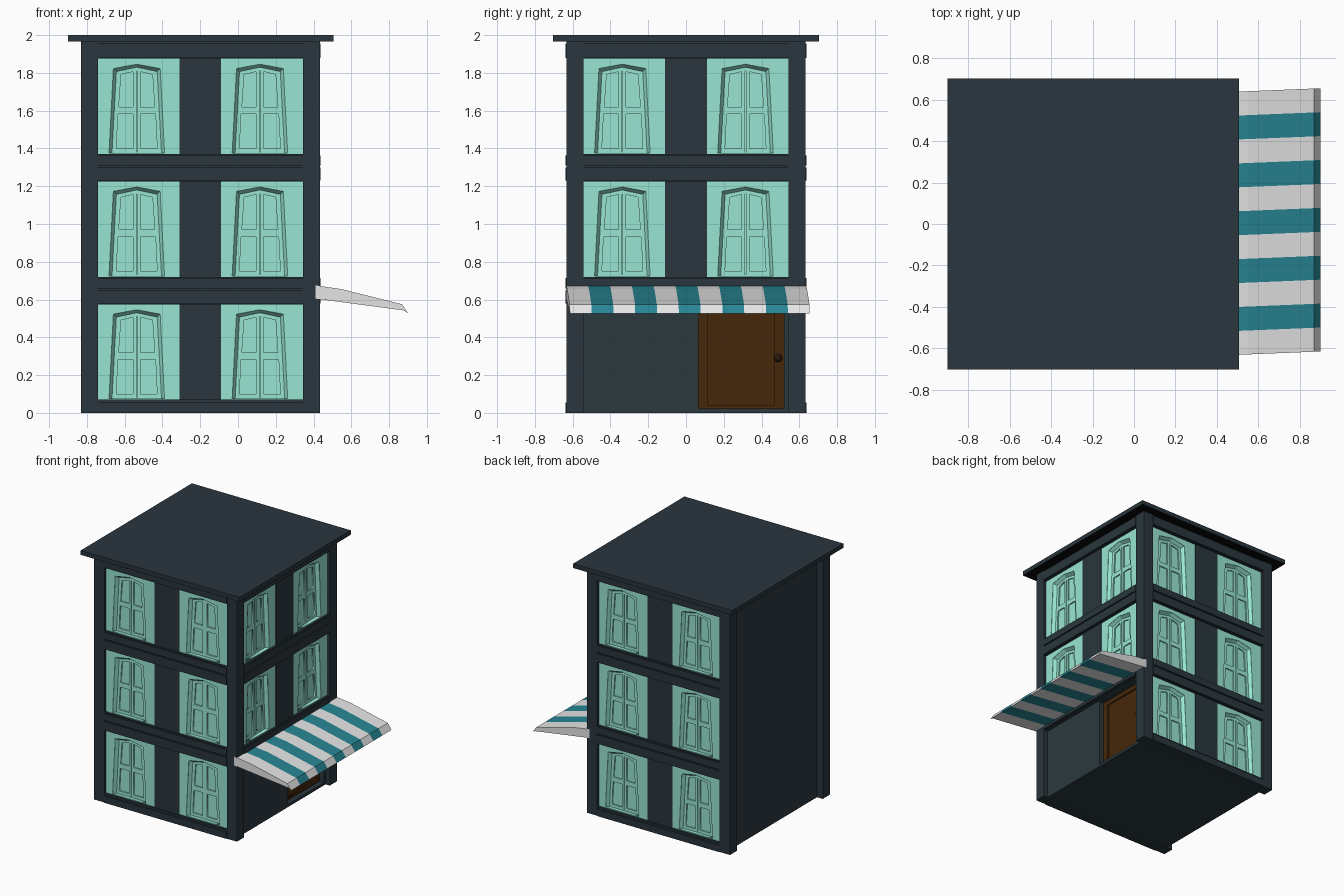
import bpy, bmesh, math
from mathutils import Matrix, Vector

if "Cube" in bpy.data.objects:
    bpy.data.objects.remove(bpy.data.objects["Cube"])


def material(name, hexcol):
    rgb = [int(hexcol[i:i + 2], 16) / 255 for i in (0, 2, 4)]
    lin = [c / 12.92 if c <= 0.04045 else ((c + 0.055) / 1.055) ** 2.4 for c in rgb]
    m = bpy.data.materials.new(name)
    m.diffuse_color = (*lin, 1)
    m.use_nodes = True
    m.node_tree.nodes["Principled BSDF"].inputs["Base Color"].default_value = m.diffuse_color
    return m


SLATE = material("slate_trim", "29363d")
WALL = material("slate_wall", "2b393f")
MINT = material("mint", "98e6d2")
BROWN = material("door_brown", "46270a")
KNOB = material("knob_brown", "2a1a0c")
WHITE = material("awning_white", "e6e6e6")
TEAL = material("awning_teal", "278694")
BLACK = material("eave_black", "08090a")
CX = -0.199          # middle of the building in x
OUT, INN = 0.632, 0.542  # outer and inner faces of the corner pillars


def link(name, mesh, *mats):
    ob = bpy.data.objects.new(name, mesh)
    bpy.context.collection.objects.link(ob)
    for m in mats:
        mesh.materials.append(m)
    return ob


def finish(name, bm, *mats):
    mesh = bpy.data.meshes.new(name)
    bm.to_mesh(mesh)
    bm.free()
    return link(name, mesh, *mats)


def add_box(bm, lo, hi):
    lo, hi = Vector(lo), Vector(hi)
    mat = Matrix.Translation((lo + hi) / 2) @ Matrix.Diagonal((*(hi - lo), 1))
    bmesh.ops.create_cube(bm, size=1, matrix=mat)


def boxes(name, mat, spans, matrix=Matrix()):
    bm = bmesh.new()
    for lo, hi in spans:
        add_box(bm, lo, hi)
    bmesh.ops.transform(bm, matrix=matrix, verts=bm.verts)
    return finish(name, bm, mat)


def add_plate(bm, loops, w0, w1):
    """Flat plate with holes: first loop is the outline, the rest cut it."""
    cu = bpy.data.curves.new("tmp", 'CURVE')
    cu.dimensions, cu.fill_mode, cu.extrude = '2D', 'BOTH', (w1 - w0) / 2
    for loop in loops:
        sp = cu.splines.new('POLY')
        sp.points.add(len(loop) - 1)
        for p, (u, v) in zip(sp.points, loop):
            p.co = (u, v, 0, 1)
        sp.use_cyclic_u = True
    ob = bpy.data.objects.new("tmp", cu)
    bpy.context.collection.objects.link(ob)
    dg = bpy.context.evaluated_depsgraph_get()
    mesh = bpy.data.meshes.new_from_object(ob.evaluated_get(dg))
    mesh.transform(Matrix.Translation((0, 0, (w0 + w1) / 2)))
    mesh.materials.clear()
    bm.from_mesh(mesh)
    bpy.data.objects.remove(ob)
    bpy.data.curves.remove(cu)
    bpy.data.meshes.remove(mesh)


def facade(deg):
    """Maps (along, up, outward) to one side of the building."""
    return (Matrix.Translation((CX, 0, 0)) @ Matrix.Rotation(math.radians(deg), 4, 'Z')
            @ Matrix.Rotation(math.pi / 2, 4, 'X'))


# Core, corner pillars and roof
boxes("core", WALL, [((-0.78, -0.54, 0), (CX + 0.53, 0.54, 1.965))])
for sx, px in (("left", CX - OUT), ("right", CX + INN)):
    for sy, py in (("front", -OUT), ("back", INN)):
        boxes(f"pillar_{sy}_{sx}", SLATE,
              [((px, py, 0), (px + OUT - INN, py + OUT - INN, 1.965))])
roof = boxes("roof", SLATE, [((-0.9, -0.703, 1.965), (0.506, 0.703, 2.0))])
roof.data.materials.append(BLACK)
for f in roof.data.polygons:
    f.material_index = 1 if f.normal.z < -0.5 else 0

# Window bay: mint panel with a tapered arched opening, splayed reveal, shutters
CU, PW, PH = 0.205, 0.432, 0.505
FACE, BACK = 0.61, 0.583


def pentagon(d):
    return [(CU - 0.147 + d, 0.006), (CU + 0.147 - d, 0.006), (CU + 0.124 - d, 0.453 - d),
            (CU, 0.476 - d), (CU - 0.124 + d, 0.453 - d)]


bm = bmesh.new()
add_plate(bm, [[(0, 0), (PW, 0), (PW, PH), (0, PH)], pentagon(0)], 0.54, FACE)
outer, inner = pentagon(0), pentagon(0.016)
for i in range(1, 5):  # sloping faces on jambs and arch
    j = (i + 1) % 5
    bm.faces.new([bm.verts.new(c) for c in ((*outer[i], FACE - 0.002), (*outer[j], FACE - 0.002),
                                            (*inner[j], BACK), (*inner[i], BACK))])
bmesh.ops.remove_doubles(bm, verts=bm.verts, dist=1e-6)
holes = [[(CU - 0.002, 0.012), (CU + 0.002, 0.012), (CU + 0.002, 0.44), (CU - 0.002, 0.44)]]
upper = [(0.095, 0.25), (0.02, 0.25), (0.02, 0.436), (0.083, 0.421)]
lower = [(0.108, 0.03), (0.02, 0.03), (0.02, 0.212), (0.099, 0.212)]
for s in (-1, 1):
    for h in (upper, lower):
        holes.append([(CU + s * u, v) for u, v in h])
add_plate(bm, [inner] + holes, 0.54, BACK)
add_plate(bm, [inner], 0.54, BACK - 0.01)
bmesh.ops.remove_doubles(bm, verts=bm.verts, dist=1e-6)
window_mesh = bpy.data.meshes.new("window_bay")
bm.to_mesh(window_mesh)
bm.free()
window_mesh.materials.append(MINT)

# Three decorated sides: windows, middle pier and floor bands
FLOORS = (0.07, 0.72, 1.37)
for side, deg in (("front", 0), ("right", 90), ("back", 180)):
    M = facade(deg)
    first = 1 if side == "right" else 0
    for i in range(first, 3):
        for j, u in enumerate((-INN, INN - PW)):
            ob = bpy.data.objects.new(f"{side}_window_{i}_{j}", window_mesh)
            bpy.context.collection.objects.link(ob)
            ob.matrix_world = M @ Matrix.Translation((u, FLOORS[i], 0))
    boxes(f"{side}_pier", SLATE, [((-0.11, 0.6 * first, 0.52), (0.11, 1.965, 0.615))], M)
    spans = [] if first else [((-INN, 0, 0.52), (INN, 0.07, 0.626)),
                              ((-INN, 0, 0.52), (INN, 0.055, 0.637))]
    for z in (0.575, 1.225):
        spans += [((-INN, z, 0.52), (INN, z + 0.145, 0.626)),
                  ((-INN, z + 0.004, 0.52), (INN, z + 0.074, 0.637)),
                  ((-INN, z + 0.084, 0.52), (INN, z + 0.138, 0.637))]
    spans += [((-INN, 1.875, 0.52), (INN, 1.965, 0.626)),
              ((-INN, 1.88, 0.52), (INN, 1.955, 0.637))]
    boxes(f"{side}_bands", SLATE, spans, M)

# Shop wall with a recessed door and knob on the right side
R = facade(90)
boxes("shop_wall", WALL, [((-INN, 0, 0.52), (0.065, 0.59, 0.595)),
                          ((0.52, 0, 0.52), (INN, 0.59, 0.595)),
                          ((0.065, 0, 0.52), (0.52, 0.022, 0.595)),
                          ((0.065, 0.565, 0.52), (0.52, 0.59, 0.595))], R)
bm = bmesh.new()
add_plate(bm, [[(0.065, 0.022), (0.52, 0.022), (0.52, 0.565), (0.065, 0.565)],
               [(0.115, 0.04), (0.465, 0.04), (0.465, 0.53), (0.115, 0.53)]], 0.525, 0.555)
add_box(bm, (0.115, 0.04, 0.525), (0.465, 0.53, 0.543))
bmesh.ops.transform(bm, matrix=R, verts=bm.verts)
finish("door", bm, BROWN)
bm = bmesh.new()
bmesh.ops.create_uvsphere(bm, u_segments=16, v_segments=8, radius=0.022,
                          matrix=R @ Matrix.Translation((0.487, 0.29, 0.565)))
for f in bm.faces:
    f.smooth = True
finish("door_knob", bm, KNOB)

# Striped awning: a profile swept through eleven slightly skewed stripes
profile = [(0.41, 0.605), (0.88, 0.542), (0.9, 0.527), (0.868, 0.575), (0.55, 0.655), (0.41, 0.675)]
bm = bmesh.new()
rings = []
for k in range(12):
    y = -0.635 + 1.27 * k / 11
    rings.append([bm.verts.new((x, y + 0.02 * (x - 0.41) / 0.49, z)) for x, z in profile])
n = len(profile)
for k in range(11):
    for i in range(n):
        a, b = rings[k], rings[k + 1]
        f = bm.faces.new((a[i], a[(i + 1) % n], b[(i + 1) % n], b[i]))
        f.material_index = k % 2
for ring in (rings[0], rings[-1]):
    bm.faces.new(ring)
bmesh.ops.recalc_face_normals(bm, faces=bm.faces)
finish("awning", bm, WHITE, TEAL)
